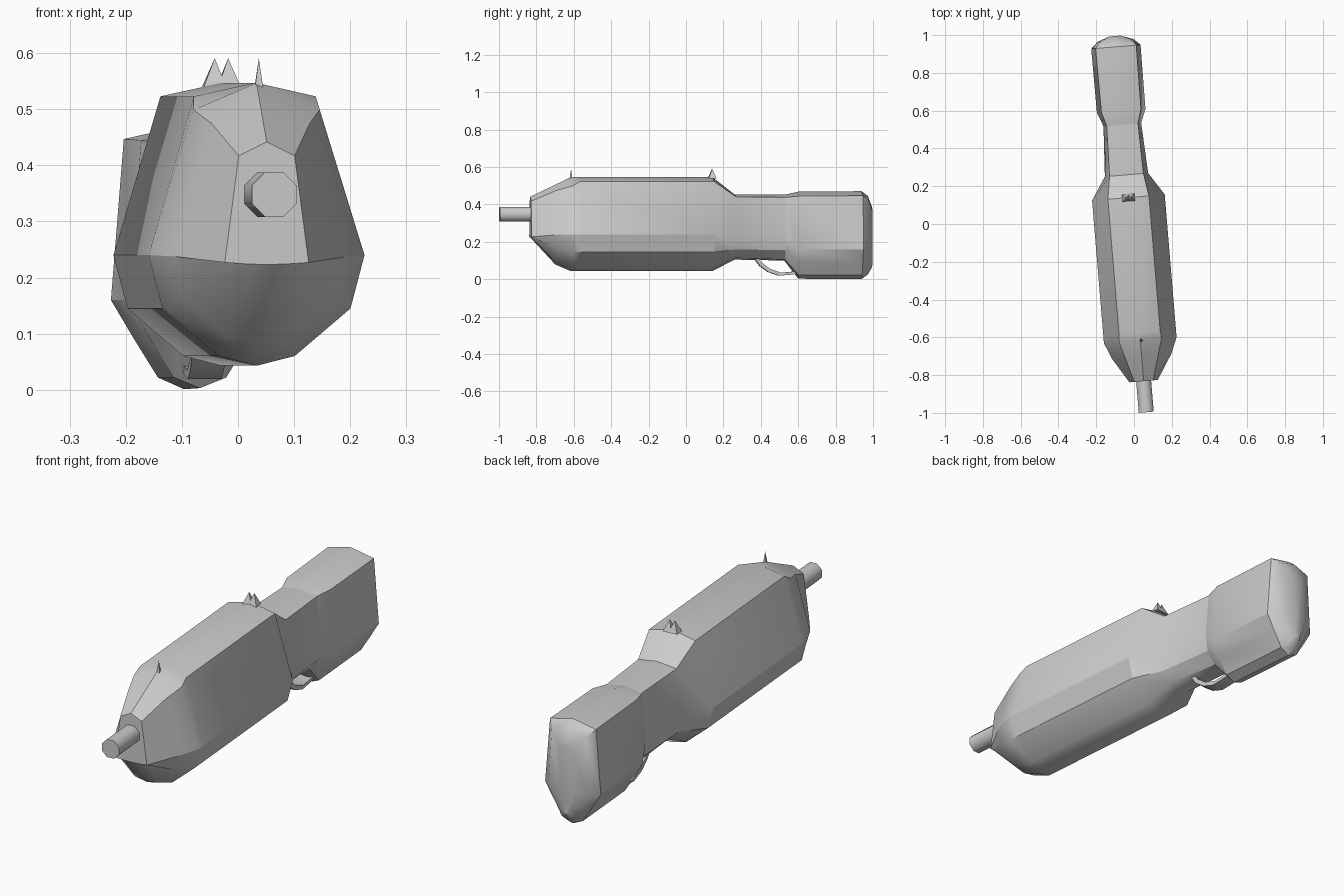
import bpy, bmesh
from math import radians, cos, pi
from mathutils import Matrix

if "Cube" in bpy.data.objects:
    bpy.data.objects.remove(bpy.data.objects["Cube"])

# The whole model lies along Y, turned slightly about Z
YAW = radians(4.75)
PLACE = Matrix.Translation((-0.018, 0, 0)) @ Matrix.Rotation(YAW, 4, 'Z')


def finish(name, bm, angle=30):
    bmesh.ops.remove_doubles(bm, verts=bm.verts, dist=0.0005)
    bmesh.ops.recalc_face_normals(bm, faces=bm.faces)
    bm.transform(PLACE)
    mesh = bpy.data.meshes.new(name)
    bm.to_mesh(mesh)
    bm.free()
    ob = bpy.data.objects.new(name, mesh)
    bpy.context.collection.objects.link(ob)
    bpy.ops.object.select_all(action='DESELECT')
    ob.select_set(True)
    bpy.context.view_layer.objects.active = ob
    bpy.ops.object.shade_smooth_by_angle(angle=radians(angle))
    return ob


def loft(name, rings, angle=30):
    """Skin a list of closed (x, y, z) rings and cap both ends."""
    bm = bmesh.new()
    loops = [[bm.verts.new(p) for p in ring] for ring in rings]
    n = len(loops[0])
    for a, b in zip(loops, loops[1:]):
        for i in range(n):
            j = (i + 1) % n
            bm.faces.new((a[i], a[j], b[j], b[i]))
    bm.faces.new(loops[0])
    bm.faces.new(loops[-1])
    return finish(name, bm, angle)


def mirrored(y, half):
    """Full ring from a right-hand half profile, top centre to bottom centre."""
    y /= cos(YAW)
    left = [(-x, z) for x, z in half[-2:0:-1]]
    return [(x, y, z) for x, z in half + left]


# Half profiles: top, top corner, widest side, lower side, belly, bottom
BODY = [(0, .547), (.109, .523), (.193, .24), (.168, .145), (.068, .06), (0, .043)]
GRIP = [(0, .453), (.09, .441), (.115, .22), (.1, .16), (.05, .115), (0, .105)]
NECK = [(0, .452), (.083, .438), (.1, .22), (.09, .155), (.045, .105), (0, .1)]
STOCK = [(0, .471), (.108, .447), (.131, .16), (.09, .091), (.047, .022), (0, .001)]

# Main body with faceted nose, tapering into the grip
loft("body", [
    mirrored(-.832, [(0, .442), (.05, .417), (.075, .227), (.05, .225), (.025, .224), (0, .223)]),
    mirrored(-.7, [(0, .505), (.088, .475), (.158, .238), (.135, .165), (.058, .092), (0, .08)]),
    mirrored(-.615, [(0, .547), (.113, .499), (.193, .24), (.168, .145), (.068, .06), (0, .043)]),
    mirrored(-.575, BODY),
    mirrored(.14, BODY),
    mirrored(.26, GRIP),
    mirrored(.53, NECK),
])

# Shoulder stock with a rounded butt
loft("stock", [
    mirrored(.525, NECK),
    mirrored(.6, [(0, .468), (.105, .445), (.129, .16), (.09, .091), (.047, .022), (0, .003)]),
    mirrored(.938, STOCK),
    mirrored(.972, [(0, .445), (.08, .42), (.095, .16), (.065, .1), (.032, .04), (0, .025)]),
    mirrored(.995, [(0, .385), (.03, .365), (.028, .17), (.02, .12), (.012, .075), (0, .065)]),
])

# Eight-sided barrel
bm = bmesh.new()
mat = (Matrix.Translation((0, -.9, .348)) @ Matrix.Rotation(pi / 2, 4, 'X')
       @ Matrix.Rotation(pi / 8, 4, 'Z'))
bmesh.ops.create_cone(bm, cap_ends=True, segments=8, radius1=.043, radius2=.043,
                      depth=.2, matrix=mat)
finish("barrel", bm, 50)

# Trigger guard strap
guard = [(.37, .12), (.4, .08), (.445, .047), (.505, .027), (.56, .032), (.62, .04)]
T, W = .008, .03
loft("trigger_guard", [
    [(-W, y - T * .7, z - T), (W, y - T * .7, z - T),
     (W, y + T * .7, z + T), (-W, y + T * .7, z + T)] for y, z in guard])


def spike(bm, x, y, lean, wx, wy):
    """Pyramid-shaped sight post."""
    base = [bm.verts.new((x + i * wx, y + j * wy, .54))
            for i, j in ((-1, -1), (1, -1), (1, 1), (-1, 1))]
    tip = bm.verts.new((x + lean, y, .591))
    for i in range(4):
        bm.faces.new((base[i], base[(i + 1) % 4], tip))
    bm.faces.new(base)


# Front sight post
bm = bmesh.new()
spike(bm, .004, -.617, 0, .007, .007)
finish("front_sight", bm)

# Rear sight with two horns
for side, name in ((-1, "left"), (1, "right")):
    bm = bmesh.new()
    spike(bm, side * .013, .14, -side * .001, .02, .02)
    finish("rear_sight_" + name, bm)
